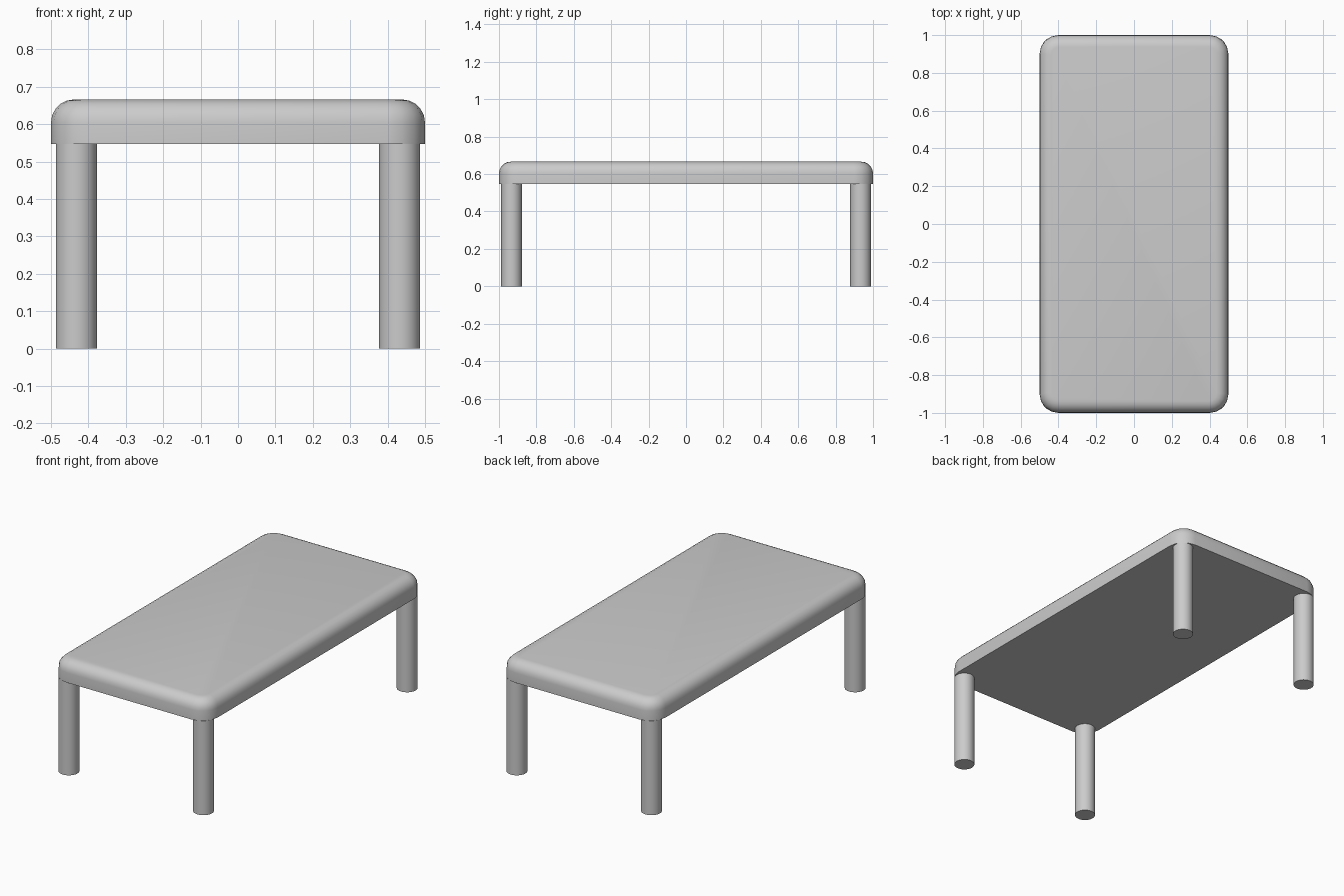
import bpy, bmesh
from mathutils import Matrix

if "Cube" in bpy.data.objects:
    bpy.data.objects.remove(bpy.data.objects["Cube"])

Z0, Z1 = 0.547, 0.666          # underside and top of the table top
LEG_R, LEG_X, LEG_Y = 0.055, 0.432, 0.933


def finish(bm, name):
    bmesh.ops.recalc_face_normals(bm, faces=bm.faces)
    me = bpy.data.meshes.new(name)
    bm.to_mesh(me)
    bm.free()
    ob = bpy.data.objects.new(name, me)
    bpy.context.collection.objects.link(ob)
    bpy.ops.object.select_all(action='DESELECT')
    ob.select_set(True)
    bpy.context.view_layer.objects.active = ob
    bpy.ops.object.shade_smooth_by_angle(angle=0.7)
    return ob


# Table top: slab with rounded corners and a rolled upper edge
bm = bmesh.new()
bmesh.ops.create_cube(bm, size=1, matrix=Matrix.Translation((0, 0, (Z0 + Z1) / 2))
                      @ Matrix.Diagonal((1, 2, Z1 - Z0, 1)))
upright = [e for e in bm.edges if abs(e.verts[0].co.z - e.verts[1].co.z) > 0.01]
bmesh.ops.bevel(bm, geom=upright, offset=0.1, segments=4, profile=0.5,
                affect='EDGES', clamp_overlap=False)
rim = [e for e in bm.edges if all(v.co.z > Z1 - 1e-4 for v in e.verts)]
bmesh.ops.bevel(bm, geom=rim, offset=0.062, segments=5, profile=0.5,
                affect='EDGES', clamp_overlap=False)
finish(bm, "table_top")

# Four round legs set into the corners
for y_name, sy in (("front", -1), ("back", 1)):
    for x_name, sx in (("left", -1), ("right", 1)):
        bm = bmesh.new()
        bmesh.ops.create_cone(bm, cap_ends=True, segments=32, radius1=LEG_R,
                              radius2=LEG_R, depth=Z0,
                              matrix=Matrix.Translation((sx * LEG_X, sy * LEG_Y, Z0 / 2)))
        finish(bm, f"{y_name}_{x_name}_leg")
